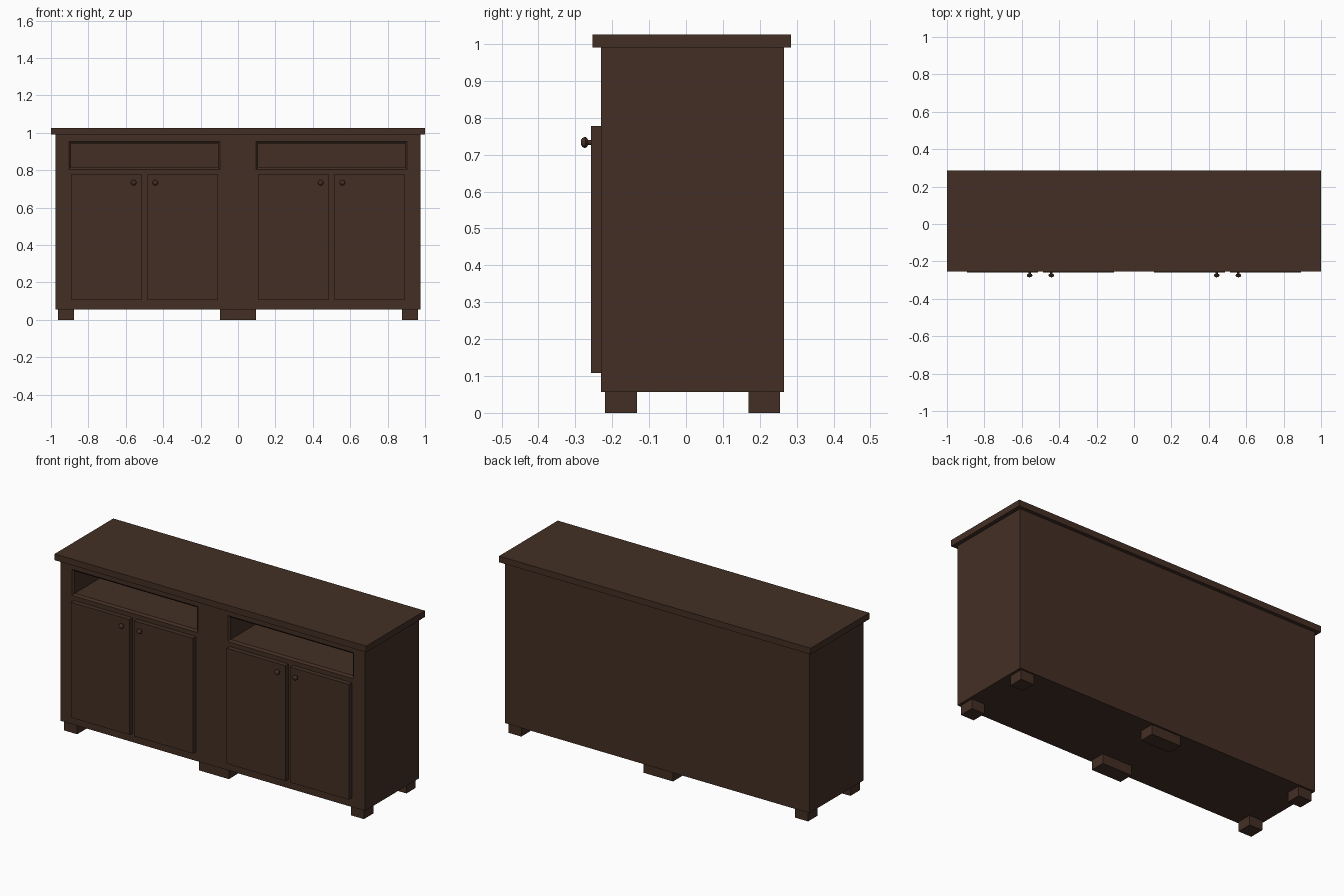
import bpy, bmesh, math
from mathutils import Matrix

if "Cube" in bpy.data.objects:
    bpy.data.objects.remove(bpy.data.objects["Cube"])

wood = bpy.data.materials.new("dark brown wood")
wood.diffuse_color = (0.056, 0.028, 0.018, 1)
wood.use_nodes = True
wood.node_tree.nodes["Principled BSDF"].inputs["Base Color"].default_value = wood.diffuse_color


def finish(name, bm):
    bmesh.ops.recalc_face_normals(bm, faces=bm.faces)
    mesh = bpy.data.meshes.new(name)
    bm.to_mesh(mesh)
    bm.free()
    mesh.materials.append(wood)
    obj = bpy.data.objects.new(name, mesh)
    bpy.context.collection.objects.link(obj)
    return obj


def box(name, x0, x1, y0, y1, z0, z1):
    bm = bmesh.new()
    bmesh.ops.create_cube(bm, size=1)
    for v in bm.verts:
        v.co = (x1 if v.co.x > 0 else x0, y1 if v.co.y > 0 else y0, z1 if v.co.z > 0 else z0)
    return finish(name, bm)


def niche_cutter(name, x0, x1, z0, z1, lip):
    # rectangular rings from front to back, narrowing at the bevelled lip
    bm = bmesh.new()
    rings = []
    for y, d in ((-0.26, 0), (-0.231, 0), (-0.221, lip), (0.245, lip)):
        rings.append([bm.verts.new((x, y, z)) for x, z in
                      ((x0 + d, z0 + d), (x1 - d, z0 + d), (x1 - d, z1 - d), (x0 + d, z1 - d))])
    for a, b in zip(rings, rings[1:]):
        for i in range(4):
            j = (i + 1) % 4
            bm.faces.new((a[i], a[j], b[j], b[i]))
    bm.faces.new(rings[0])
    bm.faces.new(rings[-1])
    return finish(name, bm)


def knob(name, x, z):
    # turned profile (radius, distance out from the door), spun around y
    profile = [(0.007, -0.002), (0.007, 0.008), (0.011, 0.010), (0.0145, 0.014),
               (0.0145, 0.018), (0.012, 0.023), (0.007, 0.0262), (0.0, 0.027)]
    bm = bmesh.new()
    vs = [bm.verts.new((r, 0, h)) for r, h in profile]
    es = [bm.edges.new(p) for p in zip(vs, vs[1:])]
    bmesh.ops.spin(bm, geom=vs + es, cent=(0, 0, 0), axis=(0, 0, 1),
                   angle=math.tau, steps=16, use_duplicate=False)
    bmesh.ops.remove_doubles(bm, verts=bm.verts, dist=0.0001)
    bm.transform(Matrix.Translation((x, -0.258, z)) @ Matrix.Rotation(math.pi / 2, 4, 'X'))
    obj = finish(name, bm)
    bpy.ops.object.select_all(action='DESELECT')
    obj.select_set(True)
    bpy.context.view_layer.objects.active = obj
    bpy.ops.object.shade_smooth_by_angle(angle=math.radians(40))


# carcass with two open niches
body = box("cabinet_body", -0.977, 0.977, -0.231, 0.265, 0.056, 0.99)
for cx in (-0.5, 0.5):
    cutter = niche_cutter("niche_cutter", cx - 0.404, cx + 0.404, 0.803, 0.954, 0.011)
    cutter.hide_render = True
    mod = body.modifiers.new("niche", 'BOOLEAN')
    mod.operation = 'DIFFERENCE'
    mod.solver = 'EXACT'
    mod.object = cutter
    bpy.context.view_layer.objects.active = body
    bpy.ops.object.modifier_apply(modifier=mod.name)
    bpy.data.objects.remove(cutter)

# top slab
box("worktop", -1, 1, -0.253, 0.285, 0.99, 1.026)

# two pairs of doors with knobs near the meeting edges
for cx in (-0.5, 0.5):
    for s in (-1, 1):
        a, b = sorted((cx + s * 0.0145, cx + s * 0.392))
        box("door", a, b, -0.258, -0.231, 0.108, 0.777)
        knob("door_knob", cx + s * 0.058, 0.733)

# corner feet and wide centre feet, front and back
for y0, y1 in ((-0.22, -0.133), (0.17, 0.255)):
    for x0, x1 in ((-0.962, -0.878), (-0.095, 0.095), (0.878, 0.962)):
        box("foot", x0, x1, y0, y1, 0, 0.056)
